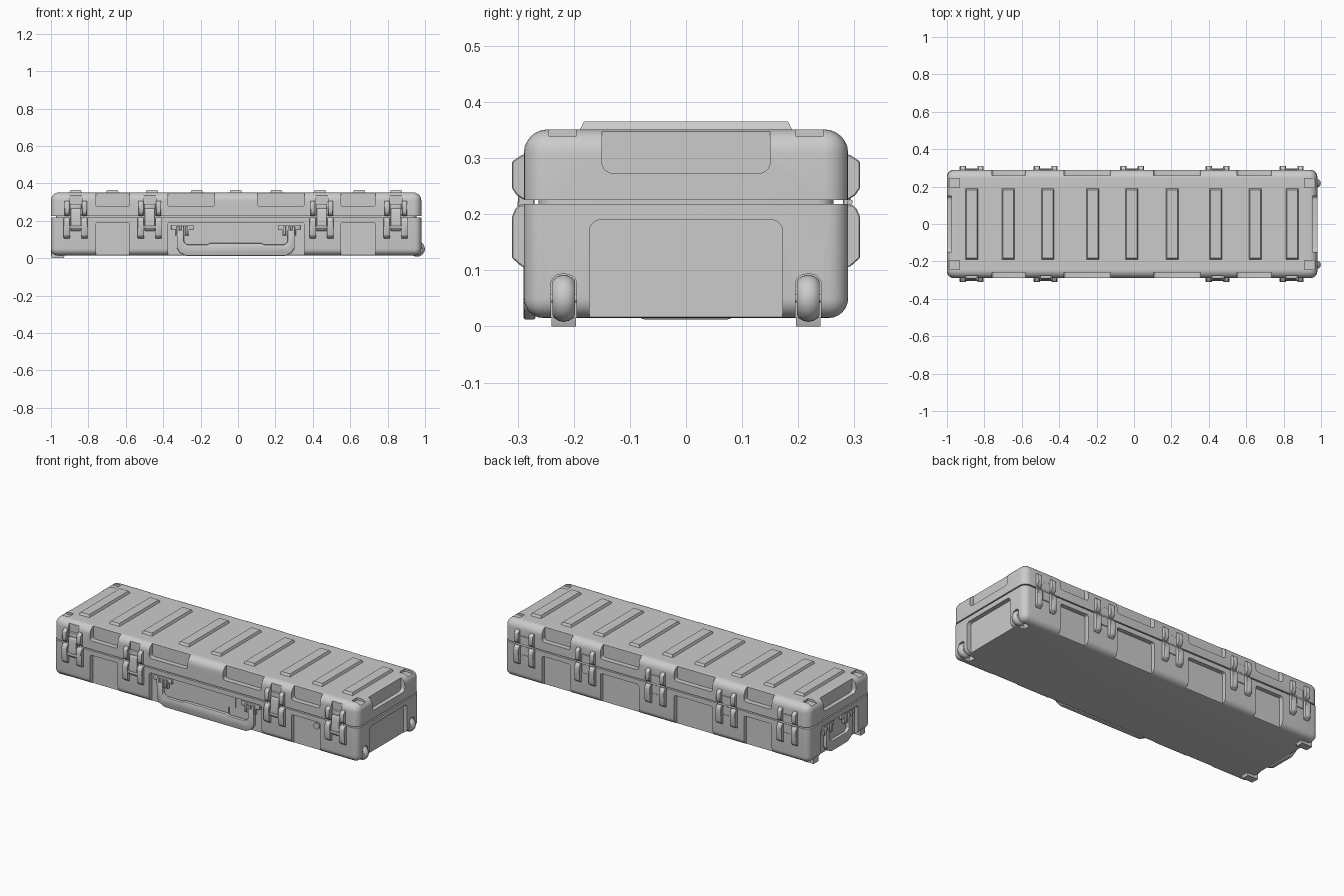
import bpy, bmesh, math
from mathutils import Matrix, Vector

if "Cube" in bpy.data.objects:
    bpy.data.objects.remove(bpy.data.objects["Cube"])

YS, X0, X1 = 0.289, -1.0, 0.98        # shell extents
LATCH_F = [-0.868, -0.472, 0.447, 0.843]
LATCH_B = [-0.868, -0.472, -0.01, 0.447, 0.843]
PANELS = [(-0.76, -0.58), (-0.375, -0.125), (0.105, 0.355), (0.55, 0.735)]


def finish(name, bm, angle=35):
    bmesh.ops.recalc_face_normals(bm, faces=bm.faces[:])
    me = bpy.data.meshes.new(name)
    bm.to_mesh(me)
    bm.free()
    ob = bpy.data.objects.new(name, me)
    bpy.context.collection.objects.link(ob)
    smooth(ob, angle)
    return ob


def smooth(ob, angle=35):
    bpy.ops.object.select_all(action='DESELECT')
    bpy.context.view_layer.objects.active = ob
    ob.select_set(True)
    bpy.ops.object.shade_smooth_by_angle(angle=math.radians(angle))


def add_prism(bm, pts, axis, a, b, bevel=0, seg=2):
    """Extrude a 2D profile along an axis, optionally bevelling every edge."""
    put = {'x': lambda p, t: (t, p[0], p[1]), 'y': lambda p, t: (p[0], t, p[1]),
           'z': lambda p, t: (p[0], p[1], t)}[axis]
    tmp = bmesh.new()
    lo = [tmp.verts.new(put(p, a)) for p in pts]
    hi = [tmp.verts.new(put(p, b)) for p in pts]
    n = len(pts)
    tmp.faces.new(lo)
    tmp.faces.new(hi[::-1])
    for i in range(n):
        tmp.faces.new((lo[i], hi[i], hi[(i + 1) % n], lo[(i + 1) % n]))
    bmesh.ops.recalc_face_normals(tmp, faces=tmp.faces[:])
    if bevel:
        bmesh.ops.bevel(tmp, geom=tmp.edges[:], offset=bevel, segments=seg,
                        profile=0.5, affect='EDGES')
    me = bpy.data.meshes.new("tmp")
    tmp.to_mesh(me)
    tmp.free()
    bm.from_mesh(me)
    bpy.data.meshes.remove(me)


def rect(u0, u1, v0, v1, r_low=0, r_high=0, n=5):
    """Rectangle profile with separate lower and upper corner radii."""
    pts = []
    for u, v, su, sv, r, st in ((u0, v0, 1, 1, r_low, 180), (u1, v0, -1, 1, r_low, 270),
                                (u1, v1, -1, -1, r_high, 0), (u0, v1, 1, -1, r_high, 90)):
        if r == 0:
            pts.append((u, v))
        else:
            for i in range(n + 1):
                t = math.radians(st + 90 * i / n)
                pts.append((u + su * r + r * math.cos(t), v + sv * r + r * math.sin(t)))
    return pts


def circle(cu, cv, r, n=32):
    return [(cu + r * math.cos(2 * math.pi * i / n), cv + r * math.sin(2 * math.pi * i / n))
            for i in range(n)]


def shell(name, z0, z1, open_z, radius):
    """Half of the case: rounded everywhere except at the seam plane."""
    bm = bmesh.new()
    add_prism(bm, rect(X0, X1, -YS, YS), 'z', z0, z1)
    edges = [e for e in bm.edges if not all(abs(v.co.z - open_z) < 1e-5 for v in e.verts)]
    bmesh.ops.bevel(bm, geom=edges, offset=radius, segments=6, profile=0.5, affect='EDGES')
    return finish(name, bm)


def cut(ob, bm):
    cutter = finish(ob.name + "_cutter", bm)
    cutter.hide_render = True
    mod = ob.modifiers.new("recesses", 'BOOLEAN')
    mod.operation, mod.object, mod.solver = 'DIFFERENCE', cutter, 'EXACT'
    bpy.context.view_layer.objects.active = ob
    bpy.ops.object.modifier_apply(modifier=mod.name)
    bpy.data.objects.remove(cutter)
    smooth(ob, 30)


# Lower shell with side panels, handle bays and wheel wells
base = shell("lower_shell", 0.015, 0.218, 0.218, 0.035)
c = bmesh.new()
D = 0.025
for a, b in PANELS:
    add_prism(c, rect(a, b, -0.05, 0.19, 0, 0.012), 'y', YS - D, 0.4)
for a, b in (PANELS[0], (-0.375, 0.355), PANELS[3]):
    add_prism(c, rect(a, b, -0.05, 0.19, 0, 0.012), 'y', -0.4, -YS + D)
for a, b in ((-1.2, X0 + D), (X1 - D, 1.2)):
    add_prism(c, rect(-0.172, 0.172, -0.05, 0.19, 0, 0.02), 'x', a, b)
for y in (-0.218, 0.218):
    add_prism(c, rect(y - 0.023, y + 0.023, -0.05, 0.093, 0, 0.018), 'x', 0.905, 1.2)
cut(base, c)

# Lid with upper panels, corner pockets and strap channels
lid = shell("lid", 0.225, 0.351, 0.225, 0.042)
c = bmesh.new()
for a, b in PANELS:
    for y0, y1 in ((-0.4, -YS + 0.03), (YS - 0.03, 0.4)):
        add_prism(c, rect(a, b, 0.275, 0.45, 0.015), 'y', y0, y1)
for a, b in ((-1.2, X0 + D), (X1 - D, 1.2)):
    add_prism(c, rect(-0.15, 0.15, 0.273, 0.45, 0.02), 'x', a, b)
for y in (-0.22, 0.22):
    for a, b in ((-1.2, -0.932), (0.912, 1.2)):
        add_prism(c, rect(y - 0.024, y + 0.024, 0.338, 0.45), 'x', a, b)
for x in LATCH_F:
    add_prism(c, rect(x - 0.033, x + 0.033, 0.235, 0.45), 'y', -0.4, -YS + 0.01)
cut(lid, c)

# Inner core that shows through the seam
bm = bmesh.new()
add_prism(bm, rect(X0 + 0.026, X1 - 0.026, -0.263, 0.263, 0.03, 0.03), 'z', 0.2, 0.24)
finish("seam_core", bm)

# Raised ribs on the lid, tapered towards the top
bm = bmesh.new()
for x in (-0.868, -0.672, -0.46, -0.22, -0.012, 0.205, 0.438, 0.648, 0.845):
    r = bmesh.ops.create_cube(bm, size=1)
    for v in r['verts']:
        k = 1 if v.co.z < 0 else 0
        v.co = Vector((x + v.co.x * (0.056 + 0.016 * k), v.co.y * (0.364 + 0.02 * k),
                       0.345 if k else 0.365))
finish("lid_ribs", bm)

# Guard bars above and below the seam at every latch and hinge
bm = bmesh.new()
for s, places in ((-1, LATCH_F), (1, LATCH_B)):
    upper = [(s * y, z) for y, z in ((0.27, 0.226), (0.29, 0.226), (0.302, 0.234), (0.31, 0.246),
                                     (0.31, 0.294), (0.292, 0.306), (0.27, 0.306))]
    lower = [(s * y, z) for y, z in ((0.25, 0.217), (0.296, 0.217), (0.304, 0.21), (0.31, 0.196),
                                     (0.31, 0.122), (0.292, 0.106), (0.25, 0.106))]
    for x in places:
        for o in (-0.047, 0.047):
            add_prism(bm, upper, 'x', x + o - 0.013, x + o + 0.013, 0.002, 1)
            add_prism(bm, lower, 'x', x + o - 0.017, x + o + 0.017, 0.002, 1)
finish("latch_guards", bm)

# Front latches: hook plate, curved buckle and pivot
bm = bmesh.new()
for x in LATCH_F:
    add_prism(bm, rect(x - 0.03, x + 0.03, 0.262, 0.29), 'y', -0.292, -0.27, 0.003)
    buckle = [(-0.27, 0.268), (-0.29, 0.268), (-0.298, 0.255), (-0.3, 0.22),
              (-0.304, 0.18), (-0.299, 0.155), (-0.286, 0.143), (-0.27, 0.143)]
    add_prism(bm, buckle, 'x', x - 0.027, x + 0.027, 0.002, 1)
    add_prism(bm, circle(-0.296, 0.165, 0.009, 14), 'x', x - 0.047, x + 0.047)
finish("front_latches", bm)

# Rear hinges: leaves and pin
bm = bmesh.new()
for x in LATCH_B:
    add_prism(bm, circle(0.292, 0.2215, 0.005, 14), 'x', x - 0.06, x + 0.06)
    add_prism(bm, rect(x - 0.028, x + 0.028, 0.165, 0.275), 'y', 0.28, 0.293, 0.002, 1)
finish("rear_hinges", bm)


def handle(name, a, off, mat):
    """U-shaped carry handle with a ridged hinge block at each end."""
    bm = bmesh.new()
    right = [(a - 0.05, 0.012), (a - 0.015, 0.03), (a, 0.055), (a, 0.15),
             (a - 0.038, 0.15), (a - 0.038, 0.088), (a - 0.055, 0.072)]
    if a > 0.2:
        right += [(0.15, 0.072), (0.14, 0.08)]
    pts = right + [(-u, v) for u, v in right[::-1]]
    add_prism(bm, pts, 'y', -0.29, -0.268, 0.005)
    for s in (-1, 1):
        u = s * (a - 0.03)
        add_prism(bm, rect(u - 0.06, u + 0.06, 0.15, 0.178), 'y', -0.277, -0.255, 0.004)
        add_prism(bm, rect(u - 0.036, u + 0.036, 0.118, 0.165), 'y', -0.28, -0.255, 0.004)
        for k in (-0.024, 0, 0.024):
            add_prism(bm, rect(u + k - 0.007, u + k + 0.007, 0.125, 0.172), 'y',
                      -0.29, -0.265, 0.004)
    bm.transform(mat @ Matrix.Translation((off, 0, 0)))
    finish(name, bm)


handle("front_handle", 0.315, -0.012, Matrix.Identity(4))
handle("end_handle", 0.125, 0, Matrix.Translation((-1.0 + YS, 0, 0)) @ Matrix.Rotation(-math.pi / 2, 4, 'Z'))

# Finger plate behind the front handle
bm = bmesh.new()
half = [(0.14, 0.07), (0.14, 0.115), (0.185, 0.12), (0.185, 0.19)]
add_prism(bm, [(u - 0.012, v) for u, v in half] + [(-u - 0.012, v) for u, v in half[::-1]],
          'y', -0.269, -0.255)
finish("finger_plate", bm)

# Pressure valve
bm = bmesh.new()
add_prism(bm, circle(0.70, 0.155, 0.019), 'y', -0.272, -0.255)
finish("pressure_valve", bm)

# Wheels with axles at the right end
bm = bmesh.new()
for y in (-0.218, 0.218):
    tyre = circle(0.957, 0.05, 0.041, 32)
    add_prism(bm, circle(0.957, 0.05, 0.03), 'y', y - 0.02, y + 0.02)
    rings = [(0.030, -0.02), (0.036, -0.016), (0.040, -0.009), (0.042, 0),
             (0.040, 0.009), (0.036, 0.016), (0.030, 0.02)]
    loops = [[bm.verts.new((u, y + d, v)) for u, v in circle(0.957, 0.05, r)] for r, d in rings]
    for p, q in zip(loops, loops[1:]):
        for i in range(32):
            j = (i + 1) % 32
            bm.faces.new((p[i], p[j], q[j], q[i]))
    add_prism(bm, circle(0.957, 0.05, 0.008, 14), 'y', y - 0.026, y + 0.026)
finish("wheels", bm, 50)

# Feet at the left end
bm = bmesh.new()
for y in (-0.218, 0.218):
    foot = [(-0.985, 0.05), (-0.998, 0.035), (-0.998, 0.0), (-0.932, 0.0), (-0.925, 0.02), (-0.925, 0.05)]
    add_prism(bm, [(y - 0.023, 0)] and foot, 'y', y - 0.022, y + 0.022)
finish("feet", bm)
